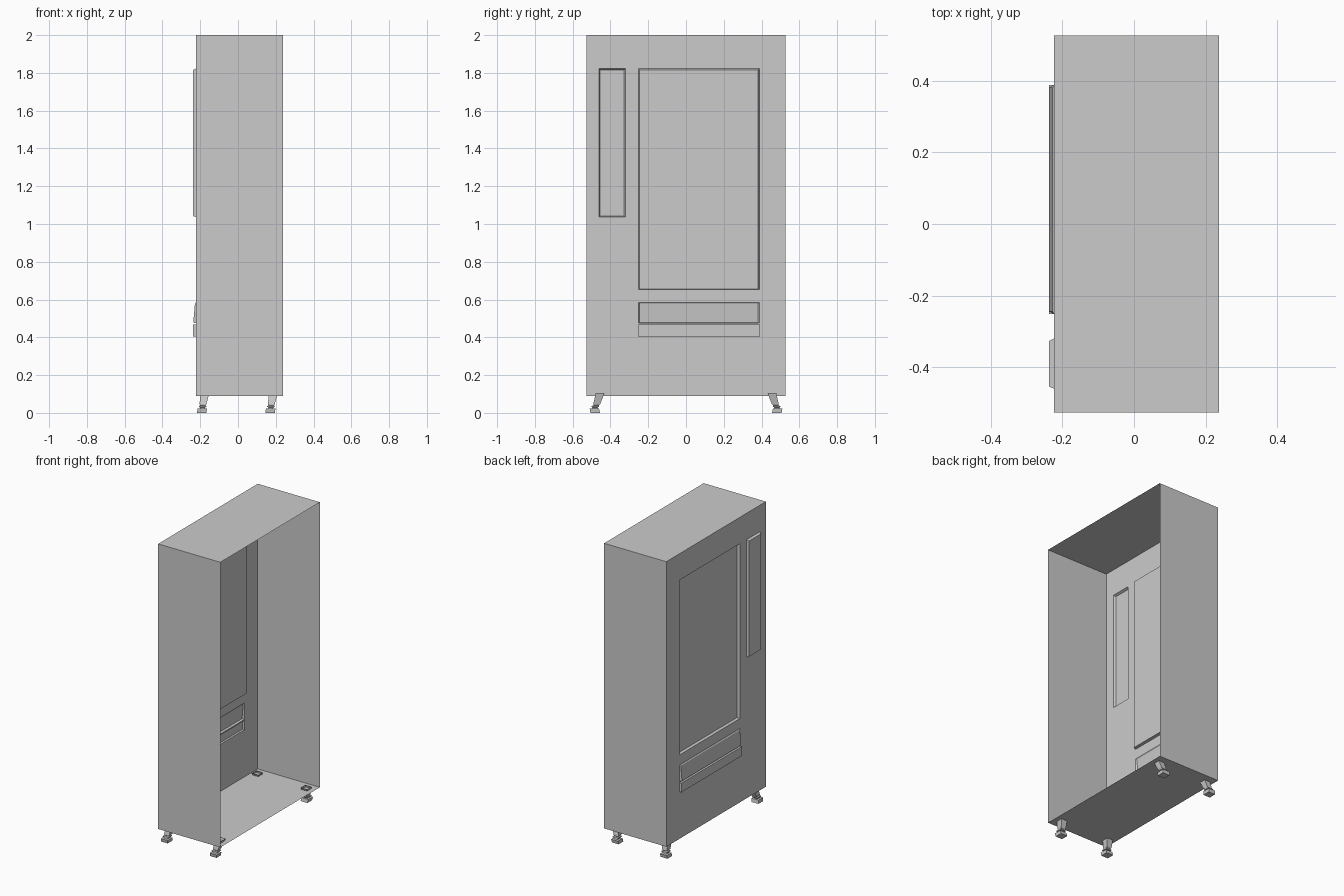
import bpy, bmesh

if "Cube" in bpy.data.objects:
    bpy.data.objects.remove(bpy.data.objects["Cube"])

FRONT, BACK = -0.223, 0.238      # panel side (-x) and open side (+x)
W, BASE, TOP = 0.527, 0.09, 2.0


def make(name, verts, faces):
    bm = bmesh.new()
    vs = [bm.verts.new(v) for v in verts]
    for f in faces:
        bm.faces.new([vs[i] for i in f])
    bmesh.ops.remove_doubles(bm, verts=bm.verts, dist=1e-5)
    bmesh.ops.recalc_face_normals(bm, faces=bm.faces)
    me = bpy.data.meshes.new(name)
    bm.to_mesh(me)
    bm.free()
    ob = bpy.data.objects.new(name, me)
    bpy.context.collection.objects.link(ob)
    return ob


# Panel openings: y0, y1, z0, z1, bevel inset, x at bottom, x at top
panels = {
    "display_window": (-0.252, 0.388, 0.652, 1.823, 0.007, -0.205, -0.205),
    "control_panel": (-0.461, -0.320, 1.038, 1.823, 0.007, -0.238, -0.238),
    "delivery_flap": (-0.252, 0.388, 0.475, 0.585, 0.007, -0.237, -0.228),
    "delivery_lip": (-0.252, 0.388, 0.405, 0.467, 0.0, -0.237, -0.237),
}

# Cabinet sheet shell: four walls, open on +x, panel side cut by the openings
ys = sorted({-W, W} | {v for p in panels.values() for v in p[:2]})
zs = sorted({BASE, TOP} | {v for p in panels.values() for v in p[2:4]})
verts, faces = [], []


def quad(*pts):
    n = len(verts)
    verts.extend(pts)
    faces.append((n, n + 1, n + 2, n + 3))


for s in (-W, W):
    quad((FRONT, s, BASE), (BACK, s, BASE), (BACK, s, TOP), (FRONT, s, TOP))
for z in (BASE, TOP):
    quad((FRONT, -W, z), (BACK, -W, z), (BACK, W, z), (FRONT, W, z))
for y0, y1 in zip(ys, ys[1:]):
    for z0, z1 in zip(zs, zs[1:]):
        cy, cz = (y0 + y1) / 2, (z0 + z1) / 2
        if any(p[0] < cy < p[1] and p[2] < cz < p[3] for p in panels.values()):
            continue
        quad((FRONT, y0, z0), (FRONT, y0, z1), (FRONT, y1, z1), (FRONT, y1, z0))
cabinet = make("cabinet", verts, faces)
bm = bmesh.new()
bm.from_mesh(cabinet.data)
bmesh.ops.dissolve_limit(bm, angle_limit=0.01, verts=bm.verts, edges=bm.edges)
bm.to_mesh(cabinet.data)
bm.free()

# Raised and recessed panels
for name, (y0, y1, z0, z1, i, xb, xt) in panels.items():
    outer = [(FRONT, y0, z0), (FRONT, y1, z0), (FRONT, y1, z1), (FRONT, y0, z1)]
    inner = [(xb, y0 + i, z0 + i / 2), (xb, y1 - i, z0 + i / 2),
             (xt, y1 - i, z1 - i), (xt, y0 + i, z1 - i)]
    sides = [(k, (k + 1) % 4, 4 + (k + 1) % 4, 4 + k) for k in range(4)]
    ob = make(name, outer + inner, sides + [(4, 5, 6, 7)])
    # outward side faces -x
    if ob.data.polygons[4].normal.x > 0:
        ob.data.flip_normals()

# Splayed square feet: z, half width, outward shift in y, shift in x
rings = [(0.0, 0.025, 0.026, -0.017), (0.022, 0.025, 0.030, -0.014),
         (0.023, 0.013, 0.028, -0.014), (0.029, 0.013, 0.026, -0.013),
         (0.031, 0.020, 0.025, -0.013), (0.037, 0.020, 0.024, -0.012),
         (0.039, 0.013, 0.021, -0.011), (0.045, 0.018, 0.018, -0.011),
         (0.104, 0.023, 0.0, 0.0)]
for cx, xn in ((-0.175, "front"), (0.187, "rear")):
    for s, yn in ((-1, "left"), (1, "right")):
        v, f = [], [(0, 1, 2, 3)]
        for z, h, dy, dx in rings:
            v += [(cx + dx + a * h, s * (0.455 + dy) + b * h, z)
                  for a, b in ((-1, -1), (1, -1), (1, 1), (-1, 1))]
        for r in range(len(rings) - 1):
            f += [(4 * r + k, 4 * r + (k + 1) % 4, 4 * r + 4 + (k + 1) % 4, 4 * r + 4 + k)
                  for k in range(4)]
        make(f"{xn}_{yn}_foot", v, f)
